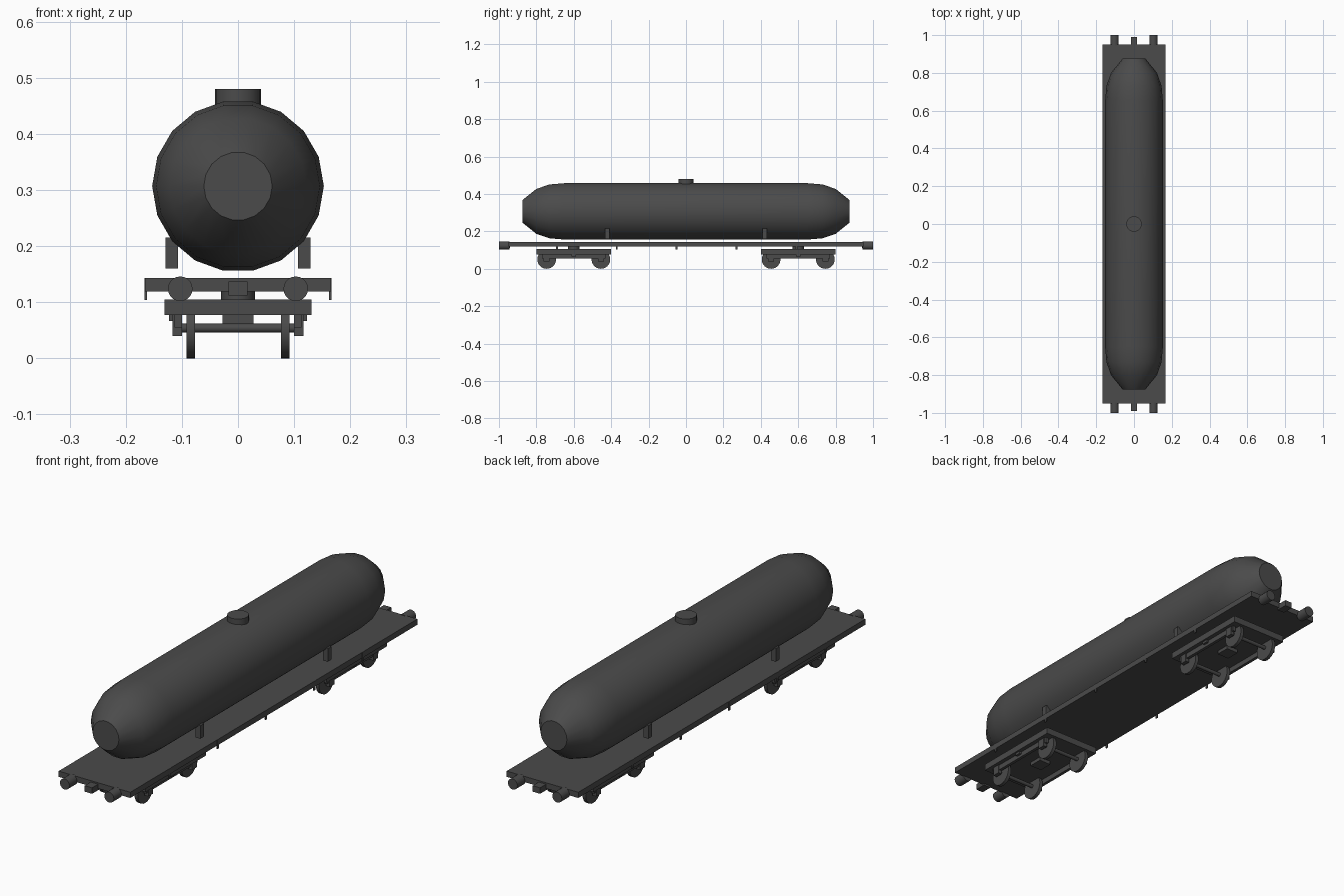
import bpy, bmesh, math
from mathutils import Vector

if "Cube" in bpy.data.objects:
    bpy.data.objects.remove(bpy.data.objects["Cube"])

grey = bpy.data.materials.new("dark_grey")
grey.diffuse_color = (0.07, 0.07, 0.07, 1)
grey.use_nodes = True
grey.node_tree.nodes["Principled BSDF"].inputs["Base Color"].default_value = grey.diffuse_color


def finish(name, bm, smooth=False):
    bmesh.ops.recalc_face_normals(bm, faces=bm.faces)
    mesh = bpy.data.meshes.new(name)
    bm.to_mesh(mesh)
    bm.free()
    mesh.materials.append(grey)
    ob = bpy.data.objects.new(name, mesh)
    bpy.context.collection.objects.link(ob)
    if smooth:
        bpy.ops.object.select_all(action='DESELECT')
        bpy.context.view_layer.objects.active = ob
        ob.select_set(True)
        bpy.ops.object.shade_smooth_by_angle(angle=math.radians(40))
    return ob


def box(name, x0, x1, y0, y1, z0, z1):
    bm = bmesh.new()
    bmesh.ops.create_cube(bm, size=1)
    for v in bm.verts:
        v.co = Vector(((x0 + x1) / 2 + v.co.x * (x1 - x0),
                       (y0 + y1) / 2 + v.co.y * (y1 - y0),
                       (z0 + z1) / 2 + v.co.z * (z1 - z0)))
    return finish(name, bm)


def lathe(name, profile, axis, centre, seg=18):
    """Closed solid from (position, radius) rings along an axis."""
    bm = bmesh.new()
    rings = []
    for p, r in profile:
        ring = []
        for i in range(seg):
            a = 2 * math.pi * i / seg
            c, s = r * math.cos(a), r * math.sin(a)
            co = {'x': (p, c, s), 'y': (c, p, s), 'z': (c, s, p)}[axis]
            ring.append(bm.verts.new(Vector(co) + Vector(centre)))
        rings.append(ring)
    for a, b in zip(rings, rings[1:]):
        for i in range(seg):
            j = (i + 1) % seg
            bm.faces.new((a[i], a[j], b[j], b[i]))
    bm.faces.new(rings[0])
    bm.faces.new(rings[-1])
    return finish(name, bm, True)


# tank with rounded ends, and filler hatch
end = [(0.875, 0.061), (0.80, 0.122), (0.73, 0.146), (0.65, 0.153)]
lathe("tank", [(-y, r) for y, r in end] + end[::-1], 'y', (0, 0, 0.307))
lathe("hatch", [(0.44, 0.041), (0.48, 0.041)], 'z', (0, 0, 0), 20)

# deck
box("deck", -0.166, 0.166, -0.95, 0.95, 0.119, 0.143)

for sx in (-1, 1):
    # stake pockets under the deck edges
    for k in range(5):
        y = -0.69 + 0.32 * k
        box("deck_bracket", *sorted((sx * 0.162, sx * 0.167)), y - 0.005, y + 0.005, 0.104, 0.143)
    # tank supports
    for sy in (-1, 1):
        box("tank_support", *sorted((sx * 0.107, sx * 0.129)),
            sy * 0.422 - 0.012, sy * 0.422 + 0.012, 0.16, 0.215)

for sy in (-1, 1):
    # buffers and coupler
    for sx in (-1, 1):
        lathe("buffer", [(sy * 0.945, 0.022), (sy * 1.0, 0.022)], 'y', (sx * 0.103, 0, 0.124), 20)
    box("coupler", -0.017, 0.017, *sorted((sy * 0.94, sy * 0.99)), 0.112, 0.137)

    # bogie
    c = sy * 0.6
    box("bogie_plate", -0.131, 0.131, c - 0.2, c + 0.2, 0.077, 0.105)
    lathe("bogie_pivot", [(0.10, 0.03), (0.125, 0.03)], 'z', (0, c, 0), 16)
    box("bogie_bolster", -0.028, 0.028, c - 0.03, c + 0.03, 0.062, 0.08)
    for sx in (-1, 1):
        box("bogie_side_frame", *sorted((sx * 0.1, sx * 0.113)), c - 0.17, c + 0.17, 0.055, 0.078)
        box("bogie_spring_block", *sorted((sx * 0.1, sx * 0.123)), c - 0.013, c + 0.013, 0.067, 0.095)
    for dy in (-0.145, 0.145):
        y = c + dy
        lathe("axle", [(-0.105, 0.008), (0.105, 0.008)], 'x', (0, y, 0.054), 12)
        for sx in (-1, 1):
            box("axle_box", *sorted((sx * 0.1, sx * 0.117)), y - 0.016, y + 0.016, 0.04, 0.078)
            lathe("wheel", [(sx * 0.077, 0.05), (sx * 0.092, 0.05)], 'x', (0, y, 0.05), 24)
